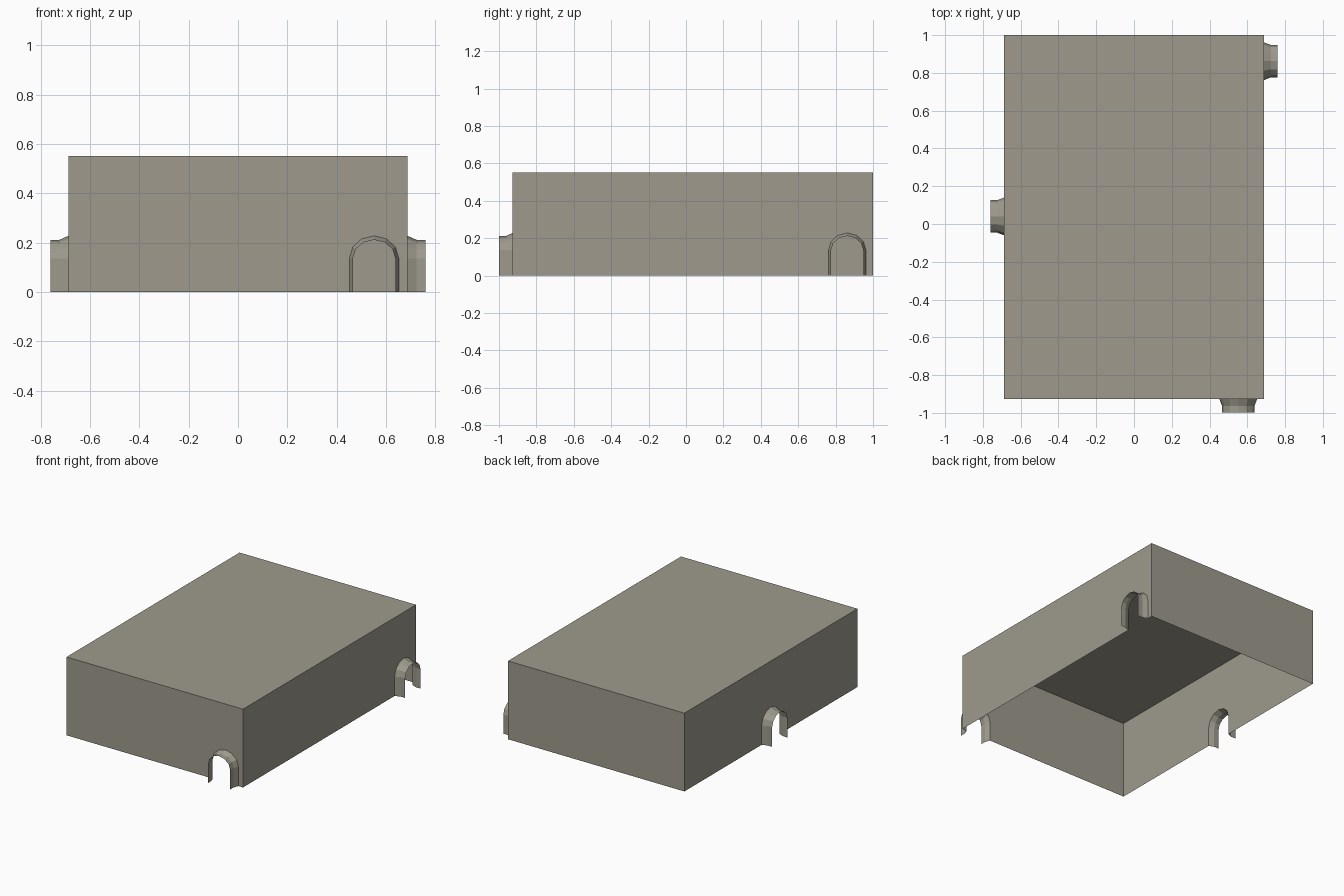
import bpy, bmesh, math
from mathutils import Vector

if "Cube" in bpy.data.objects:
    bpy.data.objects.remove(bpy.data.objects["Cube"])

W, Y0, Y1, H = 0.688, -0.927, 1.0, 0.552   # box half width, front, back, height
SPRING = 0.137                              # height where the arches start to curve

mat = bpy.data.materials.new("warm grey")
mat.diffuse_color = (0.342, 0.323, 0.266, 1)
mat.use_nodes = True
mat.node_tree.nodes["Principled BSDF"].inputs["Base Color"].default_value = mat.diffuse_color


def arch(c, rx, rz):
    """Arch outline, left foot over the top to right foot, as (along, height)."""
    curve = [(c - rx * math.cos(math.pi * i / 6), SPRING + rz * math.sin(math.pi * i / 6))
             for i in range(7)]
    return [(c - rx, 0)] + curve + [(c + rx, 0)]


def finish(bm, name):
    bmesh.ops.remove_doubles(bm, verts=bm.verts, dist=1e-5)
    me = bpy.data.meshes.new(name)
    bm.to_mesh(me)
    bm.free()
    me.materials.append(mat)
    bpy.context.collection.objects.link(bpy.data.objects.new(name, me))


# each wall: name, outward direction, distance, span along the wall, arch centre
X, Y = Vector((1, 0, 0)), Vector((0, 1, 0))
walls = [("front", -Y, -Y0, -W, W, 0.552),
         ("right", X, W, Y0, Y1, 0.862),
         ("back", Y, Y1, -W, W, None),
         ("left", -X, W, -Y1, -Y0, -0.04)]

shell = bmesh.new()
for name, out, dist, a, b, c in walls:
    along = Vector((0, 0, 1)).cross(out)

    def place(p, d=0.0):
        return along * p[0] + Vector((0, 0, p[1])) + out * (dist + d)

    # wall with its arched opening
    hole = arch(c, 0.1, 0.091) if c is not None else []
    outline = [(a, 0)] + hole + [(b, 0), (b, H), (a, H)]
    shell.faces.new([shell.verts.new(place(p)) for p in outline])

    # flared spout around the opening
    if c is not None:
        bm = bmesh.new()
        rings = [[bm.verts.new(place(p, d)) for p in arch(c, rx, rz)]
                 for d, rx, rz in ((0, 0.1, 0.091), (0.036, 0.086, 0.075), (0.072, 0.086, 0.075))]
        for r, s in zip(rings, rings[1:]):
            for i in range(len(r) - 1):
                bm.faces.new((r[i], s[i], s[i + 1], r[i + 1]))
        finish(bm, name + "_spout")

# flat lid, the underside stays open
shell.faces.new([shell.verts.new((x, y, H)) for x, y in ((-W, Y0), (W, Y0), (W, Y1), (-W, Y1))])
finish(shell, "box_shell")
